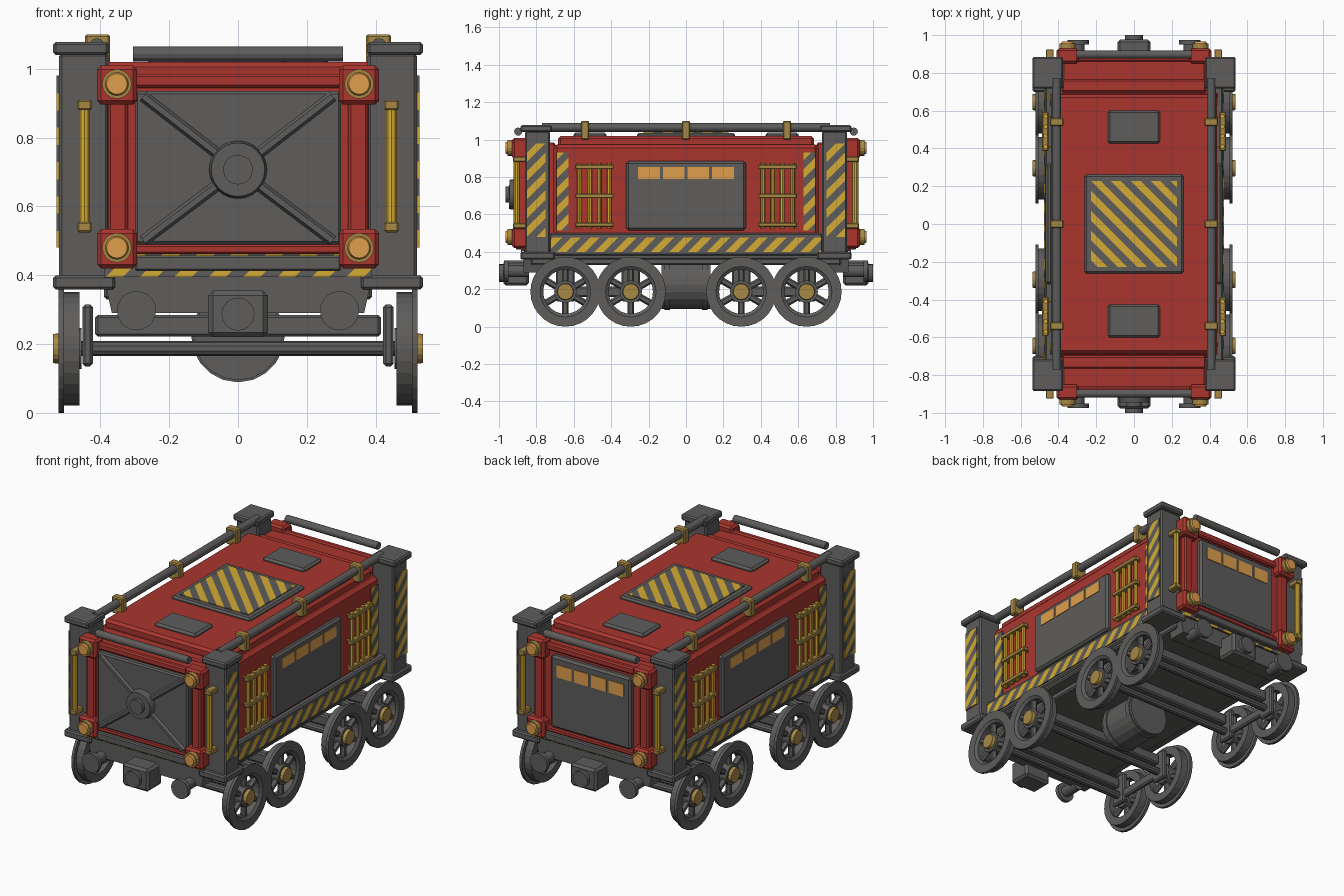
import bpy, bmesh, math
from mathutils import Vector, Matrix

if "Cube" in bpy.data.objects:
    bpy.data.objects.remove(bpy.data.objects["Cube"])


def material(name, rgb):
    m = bpy.data.materials.new(name)
    m.diffuse_color = (*rgb, 1)
    m.use_nodes = True
    m.node_tree.nodes["Principled BSDF"].inputs["Base Color"].default_value = m.diffuse_color
    return m


RED = material("red paint", (0.40, 0.036, 0.028))
GREY = material("dark iron", (0.112, 0.109, 0.107))
YELLOW = material("hazard yellow", (0.66, 0.41, 0.035))
BRASS = material("brass", (0.39, 0.25, 0.06))
ORANGE = material("orange glass", (0.74, 0.345, 0.075))


def finish(name, bm, *mats):
    bmesh.ops.recalc_face_normals(bm, faces=bm.faces)
    me = bpy.data.meshes.new(name)
    bm.to_mesh(me)
    bm.free()
    for m in mats:
        me.materials.append(m)
    ob = bpy.data.objects.new(name, me)
    bpy.context.collection.objects.link(ob)
    return ob


def cube(x, y, z):
    bm = bmesh.new()
    bmesh.ops.create_cube(bm, size=1)
    for v in bm.verts:
        v.co = Vector([(a + b) / 2 + c * abs(b - a) for (a, b), c in zip((x, y, z), v.co)])
    return bm


def box(name, x, y, z, mat, bevel=0.008):
    """Box between x, y and z ranges, with chamfered edges."""
    bm = cube(x, y, z)
    if bevel:
        bmesh.ops.bevel(bm, geom=bm.edges[:], offset=bevel, segments=1, affect='EDGES')
    return finish(name, bm, mat)


def rod(name, p, q, r, mat, sides=16, r2=None):
    """Cylinder or cone from p to q."""
    p, q = Vector(p), Vector(q)
    bm = bmesh.new()
    rot = (q - p).to_track_quat('Z', 'Y').to_matrix().to_4x4()
    bmesh.ops.create_cone(bm, cap_ends=True, segments=sides, radius1=r, radius2=r if r2 is None else r2,
                          depth=(q - p).length, matrix=Matrix.Translation((p + q) / 2) @ rot)
    return finish(name, bm, mat)


def ring(name, profile, y, z, mat, sides=28):
    """Closed (x, radius) profile turned around the x axis."""
    bm = bmesh.new()
    rows = []
    for i in range(sides):
        a = 2 * math.pi * i / sides
        rows.append([bm.verts.new((x, y + r * math.cos(a), z + r * math.sin(a))) for x, r in profile])
    n = len(profile)
    for i in range(sides):
        a, b = rows[i], rows[(i + 1) % sides]
        for j in range(n):
            bm.faces.new((a[j], a[(j + 1) % n], b[(j + 1) % n], b[j]))
    return finish(name, bm, mat)


def stripes(name, x, y, z, d, period=0.1):
    """Thin plate cut into diagonal grey and yellow bands across direction d."""
    bm = cube(x, y, z)
    d = Vector(d)
    c = Vector([(a + b) / 2 for a, b in (x, y, z)])
    for k in range(-40, 41):
        co = c + d * (k * period / 2 / d.length_squared)
        bmesh.ops.bisect_plane(bm, geom=bm.verts[:] + bm.edges[:] + bm.faces[:], plane_co=co, plane_no=d)
    for f in bm.faces:
        f.material_index = math.floor((f.calc_center_median() - c).dot(d) / (period / 2)) % 2
    return finish(name, bm, YELLOW, GREY)


def span(s, a, b):
    return tuple(sorted((s * a, s * b)))


# body, roof and underframe
box("body", (-.44, .44), (-.71, .71), (.40, .975), RED, .02)
box("roof", (-.41, .41), (-.685, .685), (.96, 1.02), RED, .015)
box("base_frame", (-.46, .46), (-.85, .85), (.36, .40), GREY)
box("underframe", (-.39, .39), (-.83, .83), (.33, .38), GREY)

# roof hatch and vents
box("roof_hatch", (-.262, .262), (-.262, .262), (1.0, 1.036), GREY, .01)
stripes("hatch_stripes", (-.227, .227), (-.227, .227), (1.032, 1.041), (1, 1, 0), .105)
for s in (-1, 1):
    box("roof_vent", (-.138, .138), span(s, .425, .602), (1.0, 1.038), GREY, .012)

# tank below
rod("tank", (0, -.13, .225), (0, .13, .225), .13, GREY, 20)
for y in (-.1, .1):
    rod("tank_band", (0, y - .015, .225), (0, y + .015, .225), .136, GREY, 20)

for sx in (-1, 1):
    # long sides: lower beam, door, windows and bar grates
    box("side_beam", span(sx, .42, .47), (-.73, .73), (.38, .50), GREY)
    stripes("beam_stripes", span(sx, .468, .476), (-.725, .725), (.40, .478), (0, -sx, 1), .1)
    box("side_door", span(sx, .43, .468), (-.32, .32), (.515, .885), GREY, .012)
    for i in range(4):
        y = (i - 1.5) * .132
        box("side_window", span(sx, .464, .472), (y - .058, y + .058), (.79, .853), ORANGE, 0)
    for sy in (-1, 1):
        for o in (-.08, -.025, .025, .08):
            y = sy * (.49 + o)
            rod("grate_bar", (sx * .468, y, .525), (sx * .468, y, .875), .012, YELLOW, 8)
        for z in (.545, .70, .855):
            box("grate_rail", span(sx, .453, .487), span(sy, .387, .593), (z - .012, z + .012), BRASS, .004)
            for o in (-.08, .08):
                y = sy * (.49 + o)
                rod("grate_bolt", (sx * .43, y, z), (sx * .46, y, z), .008, BRASS, 6)
        stripes("wall_stripes", span(sx, .438, .446), span(sy, .628, .692), (.515, .93), (0, -sx, 1), .1)

        # corner posts
        box("corner_post", span(sx, .377, .52), span(sy, .727, .86), (.39, 1.045), GREY)
        box("post_cap", span(sx, .375, .537), span(sy, .717, .885), (1.04, 1.078), GREY)
        box("post_base", span(sx, .357, .537), span(sy, .70, .885), (.358, .40), GREY)
        stripes("post_stripes", span(sx, .519, .528), span(sy, .752, .85), (.48, .98), (0, -sx, 1), .1)

        # grab handles on the posts
        x, y = sx * .446, sy * .905
        rod("grab_handle", (x, y, .53), (x, y, .905), .017, YELLOW, 10)
        for z in (.54, .895):
            box("handle_bracket", (x - .021, x + .021), span(sy, .85, .925), (z - .015, z + .015), BRASS, .005)

        # corner lamps
        for z in (.477, .953):
            box("lamp_block", span(sx, .293, .41), span(sy, .85, .93), (z - .057, z + .057), RED, .012)
            rod("lamp_ring", (sx * .352, sy * .92, z + .003), (sx * .352, sy * .955, z + .003), .043, BRASS)
            rod("lamp_glass", (sx * .352, sy * .95, z + .003), (sx * .352, sy * .965, z + .003), .036, ORANGE, 16, .03)
        box("end_column", span(sx, .32, .378), span(sy, .85, .90), (.45, .95), RED, .008)

        # buffers
        rod("buffer_stem", (sx * .295, sy * .84, .297), (sx * .295, sy * .952, .297), .032, GREY)
        rod("buffer_head", (sx * .295, sy * .95, .297), (sx * .295, sy * .973, .297), .057, GREY, 20)

        # wheels
        for ay in (.295, .645):
            y, z = sy * ay, .187
            rim = [(.46, .118), (.46, .165), (.505, .165), (.505, .187), (.522, .187), (.522, .135), (.51, .118)]
            ring("wheel_rim", [(sx * px, r) for px, r in rim], y, z, GREY)
            rod("wheel_hub", (sx * .455, y, z), (sx * .517, y, z), .06, GREY)
            rod("hub_cap", (sx * .51, y, z), (sx * .537, y, z), .046, BRASS, 16, .042)
            for k in range(6):
                a = math.pi / 2 + k * math.pi / 3
                e = (sx * .49, y + .13 * math.cos(a), z + .13 * math.sin(a))
                rod("wheel_spoke", (sx * .49, y, z), e, .018, GREY, 6)
            box("axle_box", span(sx, .422, .452), (y - .05, y + .05), (.135, .315), GREY)
        box("bogie_side_bar", span(sx, .425, .452), span(sy, .295, .645), (.16, .215), GREY)

    # side roof rails
    rod("roof_rail", (sx * .41, -.77, 1.065), (sx * .41, .77, 1.065), .024, GREY, 12)
    for y in (-.54, 0, .54):
        box("rail_bracket", span(sx, .372, .445), (y - .022, y + .022), (1.0, 1.1), BRASS, .006)

for s in (-1, 1):
    # end walls
    box("end_block", (-.38, .38), span(s, .69, .875), (.40, .975), RED, .01)
    box("end_roof_rib", (-.38, .38), span(s, .70, .765), (.95, .985), RED, .008)
    box("end_header", (-.31, .31), span(s, .86, .895), (.945, .985), RED, .008)
    box("end_sill", (-.31, .31), span(s, .86, .90), (.462, .49), RED, .006)
    stripes("end_stripes", (-.39, .39), span(s, .874, .882), (.395, .465), (s, 0, 1), .1)
    box("end_step", (-.30, .30), span(s, .87, .91), (.412, .457), GREY, .006)
    rod("end_rail", (-.305, s * .897, 1.043), (.305, s * .897, 1.043), .022, GREY, 12)

    # buffer beam and coupler
    bm = cube((-.39, .39), span(s, .76, .87), (.29, .395))
    for v in bm.verts:
        if v.co.z < .3:
            v.co.x *= .94
    finish("buffer_beam", bm, GREY)
    box("coupler_box", (-.087, .087), span(s, .84, .977), (.22, .355), GREY, .014)
    rod("coupler_boss", (0, s * .97, .287), (0, s, .287), .048, GREY)

    # axles and cross beams
    for ay in (.295, .645):
        y = s * ay
        rod("axle", (-.47, y, .187), (.47, y, .187), .022, GREY, 10)
        box("cross_beam", (-.415, .415), (y - .025, y + .025), (.222, .285), GREY)

# front door with cross braces and central hub
box("front_door", (-.30, .30), (-.905, -.86), (.49, .935), GREY, .008)
for sx in (-1, 1):
    for z in (.50, .92):
        rod("door_brace", (0, -.905, .707), (sx * .275, -.905, z), .016, GREY, 6)
rod("door_hub", (0, -.90, .707), (0, -.945, .707), .085, GREY, 24, .078)
rod("door_hub_boss", (0, -.94, .707), (0, -.965, .707), .043, GREY, 20)

# back door with lit windows
box("back_door", (-.265, .265), (.86, .905), (.495, .925), GREY, .012)
for i in range(4):
    x = (i - 1.5) * .115
    box("back_window", (x - .049, x + .049), (.90, .909), (.805, .88), ORANGE, 0)
